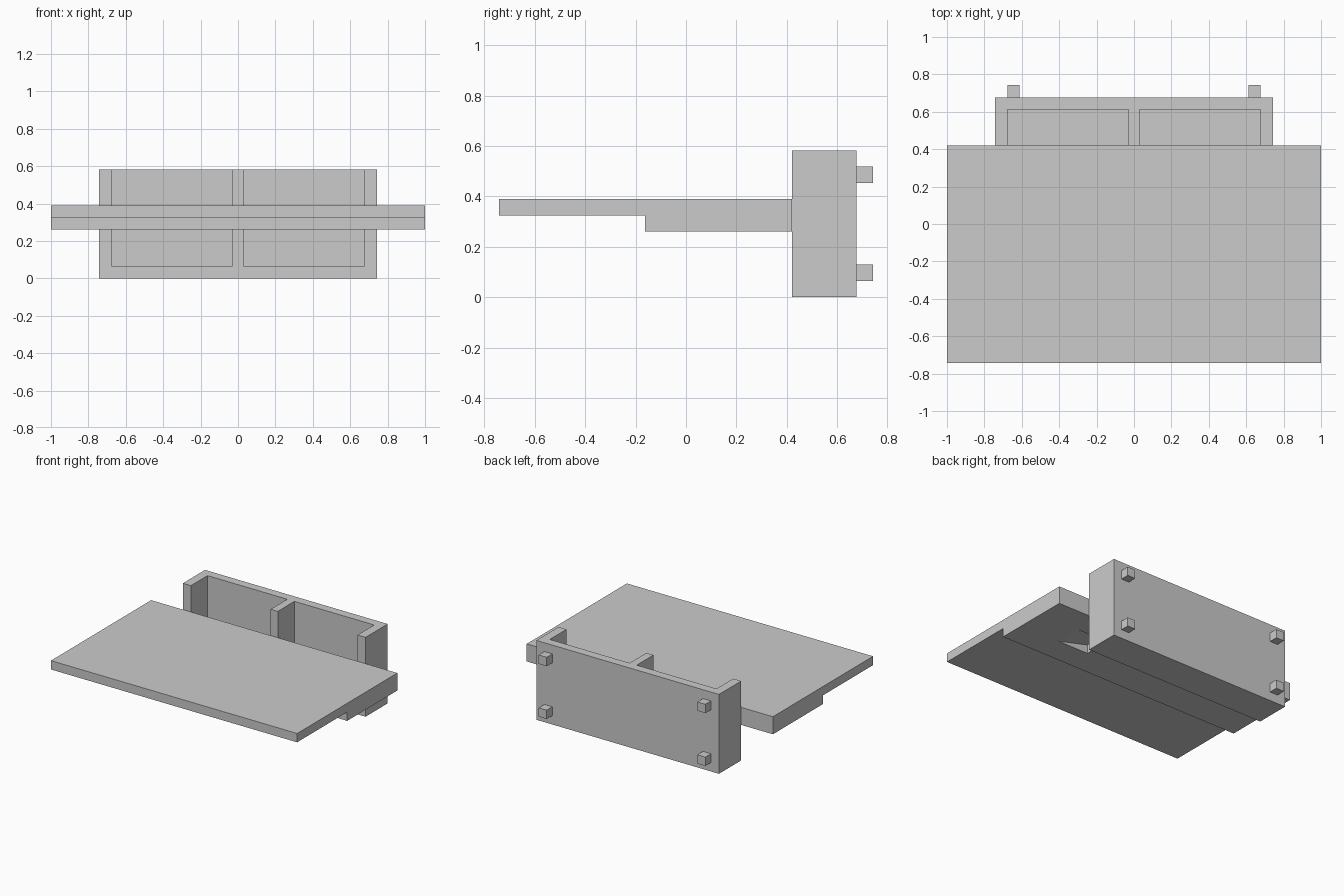
import bpy, bmesh
from mathutils import Vector

if "Cube" in bpy.data.objects:
    bpy.data.objects.remove(bpy.data.objects["Cube"])


def prism(name, profile, offset):
    """Extrude a planar outline of 3D points along offset."""
    bm = bmesh.new()
    face = bm.faces.new([bm.verts.new(p) for p in profile])
    ext = bmesh.ops.extrude_face_region(bm, geom=[face], use_keep_orig=True)
    verts = [g for g in ext["geom"] if isinstance(g, bmesh.types.BMVert)]
    bmesh.ops.translate(bm, verts=verts, vec=Vector(offset))
    bmesh.ops.recalc_face_normals(bm, faces=bm.faces)
    mesh = bpy.data.meshes.new(name)
    bm.to_mesh(mesh)
    bm.free()
    ob = bpy.data.objects.new(name, mesh)
    bpy.context.collection.objects.link(ob)
    return ob


def box(name, x, y, z):
    base = [(x[0], y[0], z[0]), (x[1], y[0], z[0]), (x[1], y[1], z[0]), (x[0], y[1], z[0])]
    return prism(name, base, (0, 0, z[1] - z[0]))


def cut(target, cutter):
    cutter.hide_render = True
    cutter.hide_set(True)
    mod = target.modifiers.new(cutter.name, 'BOOLEAN')
    mod.operation = 'DIFFERENCE'
    mod.solver = 'EXACT'
    mod.object = cutter


# Stepped table top: thin at the front, double thickness at the back
side = [(-0.742, 0.39), (-0.742, 0.325), (-0.162, 0.325),
        (-0.162, 0.261), (0.42, 0.261), (0.42, 0.39)]
top = prism("table_top", [(-1, y, z) for y, z in side], (2, 0, 0))

# Ramped finger recess in the underside
ramp = [(0.70, 0.03, 0.256), (0.43, 0.03, 0.256), (0.43, 0.03, 0.325)]
cut(top, prism("recess_cutter", ramp, (0, 0.2, 0)))

# Tray with two compartments, open at the top and front
tray = box("storage_tray", (-0.742, 0.742), (0.42, 0.677), (0, 0.583))
for s, label in ((-1, "left"), (1, "right")):
    x = sorted((s * 0.029, s * 0.677))
    cut(tray, box(label + "_compartment_cutter", x, (0.3, 0.613), (0.065, 0.7)))

# Four square pegs on the back of the tray
for s, label in ((-1, "left"), (1, "right")):
    x = sorted((s * 0.612, s * 0.677))
    for z, level in ((0.065, "lower"), (0.453, "upper")):
        box(f"{level}_{label}_peg", x, (0.677, 0.742), (z, z + 0.065))
